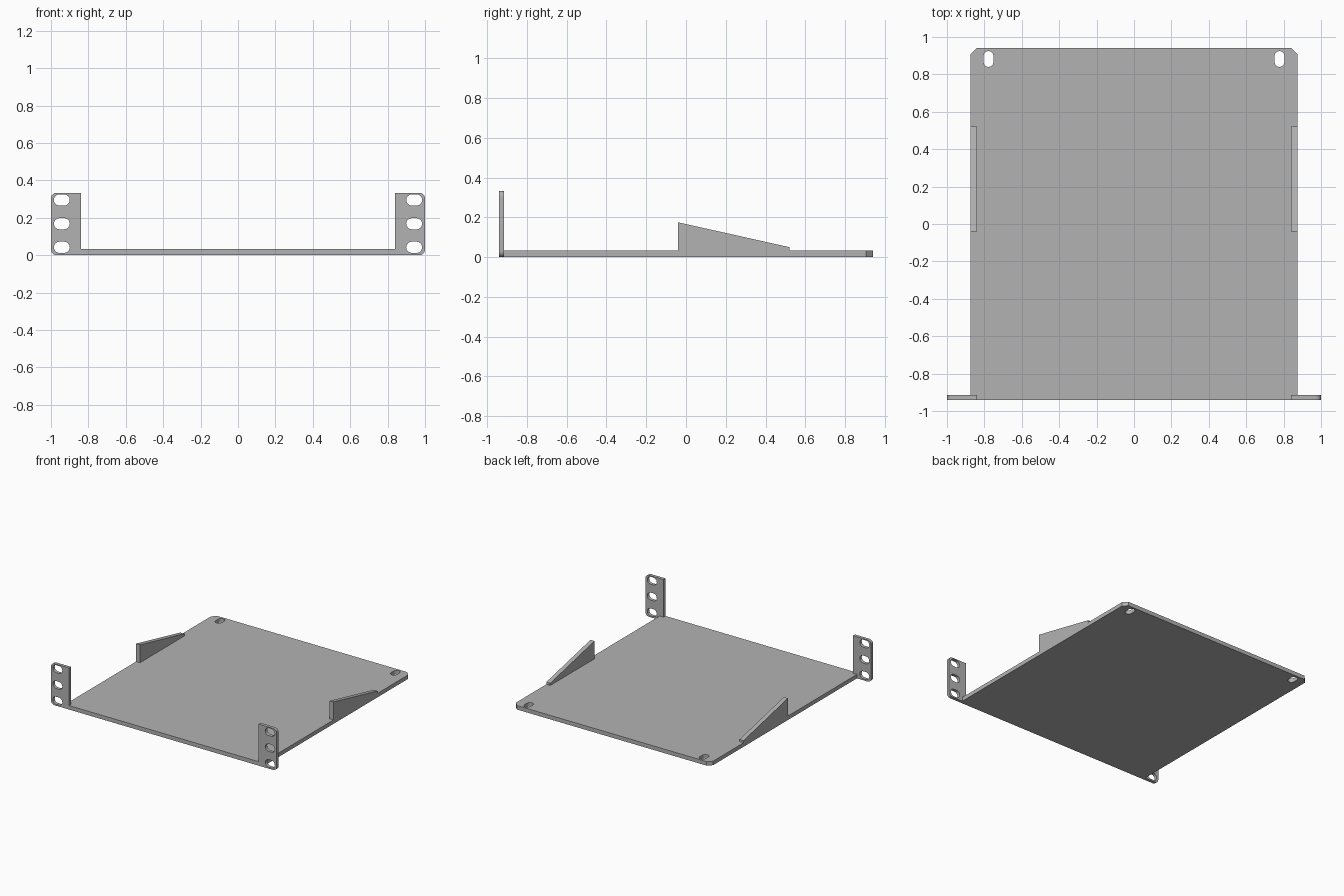
import bpy, bmesh, math
from mathutils import Matrix, Vector

if "Cube" in bpy.data.objects:
    bpy.data.objects.remove(bpy.data.objects["Cube"])

steel = bpy.data.materials.new("grey_steel")
steel.use_nodes = True
colour = (0.45, 0.45, 0.45, 1)
steel.diffuse_color = colour
steel.node_tree.nodes["Principled BSDF"].inputs["Base Color"].default_value = colour

HALF_W, HALF_D, THICK = 0.875, 0.94, 0.032
INNER = 0.84          # inner edge of ears and side gussets
EAR_T, EAR_H, EAR_R = 0.025, 0.333, 0.03


def arc(cx, cy, r, start, sweep, steps=8):
    angles = [math.radians(start + sweep * i / steps) for i in range(steps + 1)]
    return [(cx + r * math.cos(a), cy + r * math.sin(a)) for a in angles]


def slot(cx, cy, length, width, upright=False):
    """Outline of a round-ended slot."""
    r, d = width / 2, (length - width) / 2
    if upright:
        return arc(cx, cy + d, r, 0, 180) + arc(cx, cy - d, r, 180, 180)
    return arc(cx + d, cy, r, -90, 180) + arc(cx - d, cy, r, 90, 180)


def sheet(name, outline, holes, depth, matrix):
    """Flat sheet with holes, extruded along its local z and placed by matrix."""
    bm = bmesh.new()
    edges = []
    for loop in [outline] + holes:
        vs = [bm.verts.new((x, y, 0)) for x, y in loop]
        edges += [bm.edges.new((v, vs[i - 1])) for i, v in enumerate(vs)]
    bmesh.ops.triangle_fill(bm, edges=edges, use_beauty=True)
    ext = bmesh.ops.extrude_face_region(bm, geom=bm.faces[:], use_keep_orig=True)
    top = [g for g in ext["geom"] if isinstance(g, bmesh.types.BMVert)]
    bmesh.ops.translate(bm, verts=top, vec=Vector((0, 0, depth)))
    bmesh.ops.transform(bm, matrix=matrix, verts=bm.verts[:])
    bmesh.ops.recalc_face_normals(bm, faces=bm.faces[:])
    mesh = bpy.data.meshes.new(name)
    bm.to_mesh(mesh)
    bm.free()
    mesh.materials.append(steel)
    obj = bpy.data.objects.new(name, mesh)
    bpy.context.collection.objects.link(obj)
    bpy.ops.object.select_all(action="DESELECT")
    obj.select_set(True)
    bpy.context.view_layer.objects.active = obj
    bpy.ops.object.shade_smooth_by_angle(angle=math.radians(30))
    return obj


# Shelf plate with clipped rear corners and two rear slots
cut = 0.034
plate = [(-HALF_W, -HALF_D), (HALF_W, -HALF_D), (HALF_W, HALF_D - cut),
         (HALF_W - cut, HALF_D), (cut - HALF_W, HALF_D), (-HALF_W, HALF_D - cut)]
rear_slots = [slot(s * 0.778, 0.882, 0.085, 0.053, True) for s in (-1, 1)]
sheet("shelf_plate", plate, rear_slots, THICK, Matrix())

# Mounting ear outline, stepped around the plate, rounded on the outer side
ear = [(INNER, EAR_H), (INNER, THICK), (HALF_W, THICK), (HALF_W, 0)]
ear += arc(1 - EAR_R, EAR_R, EAR_R, -90, 90)
ear += arc(1 - EAR_R, EAR_H - EAR_R, EAR_R, 0, 90)
ear_slots = [slot(0.942, z, 0.085, 0.06) for z in (0.042, 0.168, 0.295)]

# Side gusset outline in depth and height
gusset = [(-0.04, THICK), (0.52, THICK), (0.52, 0.05), (-0.04, 0.175)]

# Local axes: ear sheet lies in x/z, gusset sheet lies in y/z
ear_pose = Matrix.Translation((0, EAR_T - HALF_D, 0)) @ Matrix.Rotation(math.pi / 2, 4, "X")
gusset_pose = Matrix(((0, 0, 1, INNER), (1, 0, 0, 0), (0, 1, 0, 0), (0, 0, 0, 1)))

for side, s in (("left", 1), ("right", -1)):
    mirror = Matrix.Diagonal((s, 1, 1, 1))
    sheet(side + "_mounting_ear", ear, ear_slots, EAR_T, mirror @ ear_pose)
    sheet(side + "_side_gusset", gusset, [], HALF_W - INNER, mirror @ gusset_pose)
